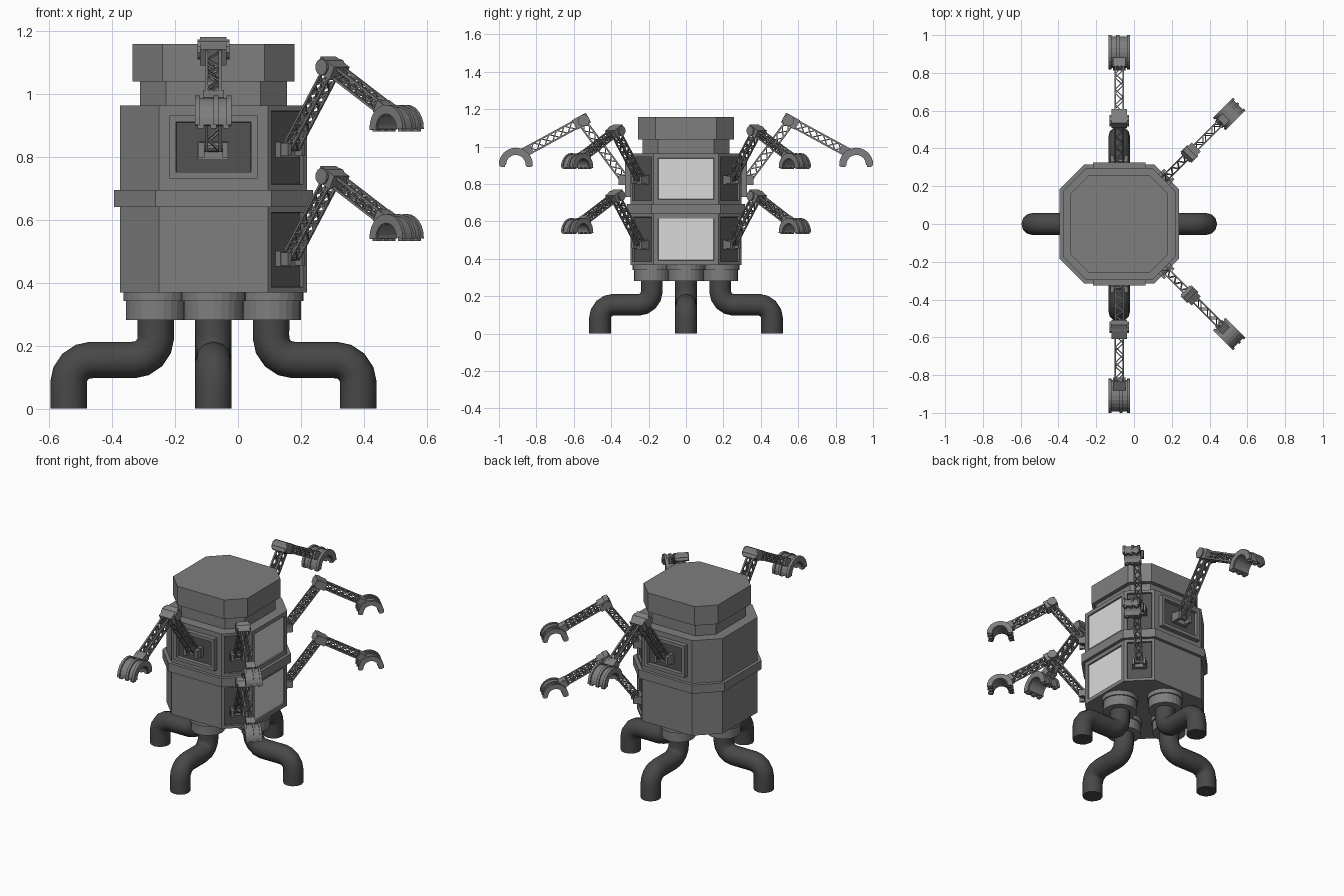
import bpy, bmesh
from math import sin, cos, pi, radians, sqrt
from mathutils import Matrix, Vector

cube = bpy.data.objects.get("Cube")
if cube:
    bpy.data.objects.remove(cube)

CX = -0.078                 # body axis
HALF, FLAT = 0.297, 0.173   # body half width, half length of a straight side
DIAG = (HALF + FLAT) / sqrt(2)


def material(name, v):
    m = bpy.data.materials.new(name)
    m.use_nodes = True
    m.diffuse_color = (v, v, v, 1)
    m.node_tree.nodes["Principled BSDF"].inputs["Base Color"].default_value = (v, v, v, 1)
    return m


GREY = material("hull grey", 0.21)
DARK = material("recess dark grey", 0.085)
PIPE = material("pipe charcoal", 0.065)
PALE = material("window pale grey", 0.7)


def finish(bm, name, *mats):
    bmesh.ops.recalc_face_normals(bm, faces=bm.faces[:])
    me = bpy.data.meshes.new(name)
    bm.to_mesh(me)
    bm.free()
    for m in mats:
        me.materials.append(m)
    return me


def place(me, name, matrix=Matrix()):
    ob = bpy.data.objects.new(name, me)
    bpy.context.collection.objects.link(ob)
    ob.matrix_world = matrix
    return ob


def mount(angle, r, z, s=1.0):
    return (Matrix.Translation((CX, 0, z)) @ Matrix.Rotation(radians(angle), 4, 'Z')
            @ Matrix.Translation((r, 0, 0)) @ Matrix.Scale(s, 4))


def extrude_profile(bm, pts, vec):
    face = bm.faces.new([bm.verts.new(p) for p in pts])
    ext = bmesh.ops.extrude_face_region(bm, geom=[face])
    bmesh.ops.translate(bm, vec=vec, verts=[g for g in ext["geom"] if isinstance(g, bmesh.types.BMVert)])


def box(bm, centre, size, tilt=0):
    mat = (Matrix.Translation(centre) @ Matrix.Rotation(radians(tilt), 4, 'Y')
           @ Matrix.Diagonal((*size, 1)))
    bmesh.ops.create_cube(bm, size=1, matrix=mat)


def rod(bm, a, b, t):
    d = b - a
    mat = (Matrix.Translation((a + b) / 2) @ d.to_track_quat('Z', 'Y').to_matrix().to_4x4()
           @ Matrix.Diagonal((t, t, d.length, 1)))
    bmesh.ops.create_cube(bm, size=1, matrix=mat)


def cylinder(bm, centre, r, depth, sides, rot=Matrix()):
    bmesh.ops.create_cone(bm, cap_ends=True, segments=sides, radius1=r, radius2=r,
                          depth=depth, matrix=Matrix.Translation(centre) @ rot)


def recess(bm, faces, border, depth, index):
    bmesh.ops.inset_individual(bm, faces=faces, thickness=border)
    bmesh.ops.inset_individual(bm, faces=faces, thickness=0.002, depth=-depth)
    for f in faces:
        f.material_index = index


def octagon(name, half, flat, z0, z1, panels=False):
    bm = bmesh.new()
    ring = [(half, -flat), (half, flat), (flat, half), (-flat, half),
            (-half, flat), (-half, -flat), (-flat, -half), (flat, -half)]
    extrude_profile(bm, [(x, y, z0) for x, y in ring], (0, 0, z1 - z0))
    bmesh.ops.recalc_face_normals(bm, faces=bm.faces[:])
    if panels:
        windows = [f for f in bm.faces if f.normal.x > 0.9]
        bays = [f for f in bm.faces if 0.5 < f.normal.x < 0.9]
        recess(bm, windows, 0.034, 0.008, 1)
        recess(bm, bays, 0.024, 0.012, 2)
    place(finish(bm, name, GREY, PALE, DARK), name, Matrix.Translation((CX, 0, 0)))


# Hull sections
octagon("lower_hull", HALF, FLAT, 0.368, 0.64, True)
octagon("middle_band", 0.316, 0.184, 0.64, 0.694)
octagon("upper_hull", HALF, FLAT, 0.694, 0.962, True)
octagon("neck", 0.233, 0.15, 0.962, 1.038)
octagon("top_cap", 0.257, 0.162, 1.038, 1.157)

# Raised hatch frames on front and back
bm = bmesh.new()
box(bm, (0, 0, 0), (0.056, 0.28, 0.2))
recess(bm, [f for f in bm.faces if f.normal.x > 0.9], 0.029, 0.022, 1)
frame = finish(bm, "hatch_frame", GREY, DARK)
for side, angle in (("front", -90), ("back", 90)):
    place(frame, side + "_hatch_frame", mount(angle, HALF, 0.83))


# Bent legs with collars
def fillet(pts, r, steps=4):
    out = [pts[0]]
    for a, b, c in zip(pts, pts[1:], pts[2:]):
        u, v = (a - b).normalized(), (c - b).normalized()
        o = b + (u + v) * r
        out += [o - v * r * cos(t) - u * r * sin(t)
                for t in (pi / 2 * i / steps for i in range(steps + 1))]
    return out + [pts[-1]]


path = fillet([Vector(p) for p in ((0.183, 0, 0.33), (0.183, 0, 0.154),
                                   (0.46, 0, 0.154), (0.46, 0, 0))], 0.072)
curve = bpy.data.curves.new("leg", 'CURVE')
curve.dimensions = '3D'
curve.bevel_depth = 0.058
curve.bevel_resolution = 4
curve.use_fill_caps = True
spline = curve.splines.new('POLY')
spline.points.add(len(path) - 1)
for p, co in zip(spline.points, path):
    p.co = (*co, 1)
curve.materials.append(PIPE)
first = place(curve, "leg_left")
bpy.context.view_layer.objects.active = first
first.select_set(True)
bpy.ops.object.convert(target='MESH')
first = bpy.context.view_layer.objects.active
bpy.ops.object.shade_smooth_by_angle(angle=radians(40))
first.matrix_world = mount(0, 0, 0)

bm = bmesh.new()
cylinder(bm, (0.183, 0, 0.355), 0.103, 0.028, 24)
cylinder(bm, (0.183, 0, 0.321), 0.095, 0.08, 24)
collar = finish(bm, "collar", GREY)
for i, side in enumerate(("left", "back", "right", "front")):
    place(collar, "collar_" + side, mount(90 * i, 0, 0))
    if i:
        place(first.data, "leg_" + side, mount(90 * i, 0, 0))


# Arm parts, reaching along +x from the mount
def truss(name, a, b, cells, w=0.021):
    a, b = Vector(a), Vector(b)
    up = (b - a).normalized().cross(Vector((0, 1, 0))) * w
    side = Vector((0, w, 0))
    corners = [up + side, up - side, -up - side, -up + side]
    bm = bmesh.new()
    for c in corners:
        rod(bm, a + c, b + c, 0.009)
    for i in range(cells):
        p, q = a.lerp(b, i / cells), a.lerp(b, (i + 1) / cells)
        for k in range(4):
            c, d = corners[k], corners[(k + 1) % 4]
            if i % 2 or k % 2:      # crossed on the sides, zigzag above and below
                rod(bm, p + c, q + d, 0.006)
            if not i % 2 or k % 2:
                rod(bm, p + d, q + c, 0.006)
    return finish(bm, name, GREY)


def arch(bm, centre, r_out, r_in, y0, y1, steps=12):
    angles = [radians(-2 + 186 * i / steps) for i in range(steps + 1)]
    pts = [(r_out, t) for t in angles] + [(r_in, t) for t in reversed(angles)]
    extrude_profile(bm, [(centre[0] + r * cos(t), y0, centre[1] + r * sin(t)) for r, t in pts],
                    (0, y1 - y0, 0))


SHOULDER, ELBOW, WRIST = (0.035, 0, 0.01), (0.262, 0, 0.315), (0.55, 0, 0.158)
across = Matrix.Rotation(pi / 2, 4, 'X')
parts = {"lower_truss": truss("lower_truss", SHOULDER, ELBOW, 8),
         "upper_truss": truss("upper_truss", ELBOW, WRIST, 7)}

bm = bmesh.new()
box(bm, (0.012, 0, 0), (0.03, 0.1, 0.06))
for y in (-0.038, 0.038):
    box(bm, (0.04, y, 0), (0.05, 0.018, 0.05))
cylinder(bm, SHOULDER, 0.016, 0.09, 10, across)
parts["arm_base"] = finish(bm, "arm_base", GREY)

bm = bmesh.new()
box(bm, ELBOW, (0.085, 0.084, 0.058), 28)
cylinder(bm, (0.25, 0, 0.32), 0.032, 0.102, 10, across)
parts["elbow"] = finish(bm, "elbow", GREY)

bm = bmesh.new()
claw = (0.613, 0.083)
box(bm, WRIST, (0.05, 0.066, 0.05), 28)
arch(bm, claw, 0.083, 0.052, -0.05, 0.05)
for y in (-0.058, 0, 0.042):
    arch(bm, claw, 0.091, 0.056, y, y + 0.016)
for y in (-0.04, 0, 0.04):
    for x in (-0.07, 0.07):
        box(bm, (claw[0] + x, y, claw[1] - 0.004), (0.026, 0.02, 0.018))
parts["gripper"] = finish(bm, "gripper", GREY)

# Six arms: front, back, and two on each left diagonal
arms = [("front", -90, HALF, 0.82, 1), ("back", 90, HALF, 0.82, 1)]
for side, angle in (("front_left", -45), ("back_left", 45)):
    arms += [(side + "_upper", angle, DIAG - 0.012, 0.822, 0.82),
             (side + "_lower", angle, DIAG - 0.012, 0.475, 0.82)]
for side, angle, r, z, s in arms:
    for part, me in parts.items():
        place(me, side + "_" + part, mount(angle, r, z, s))
